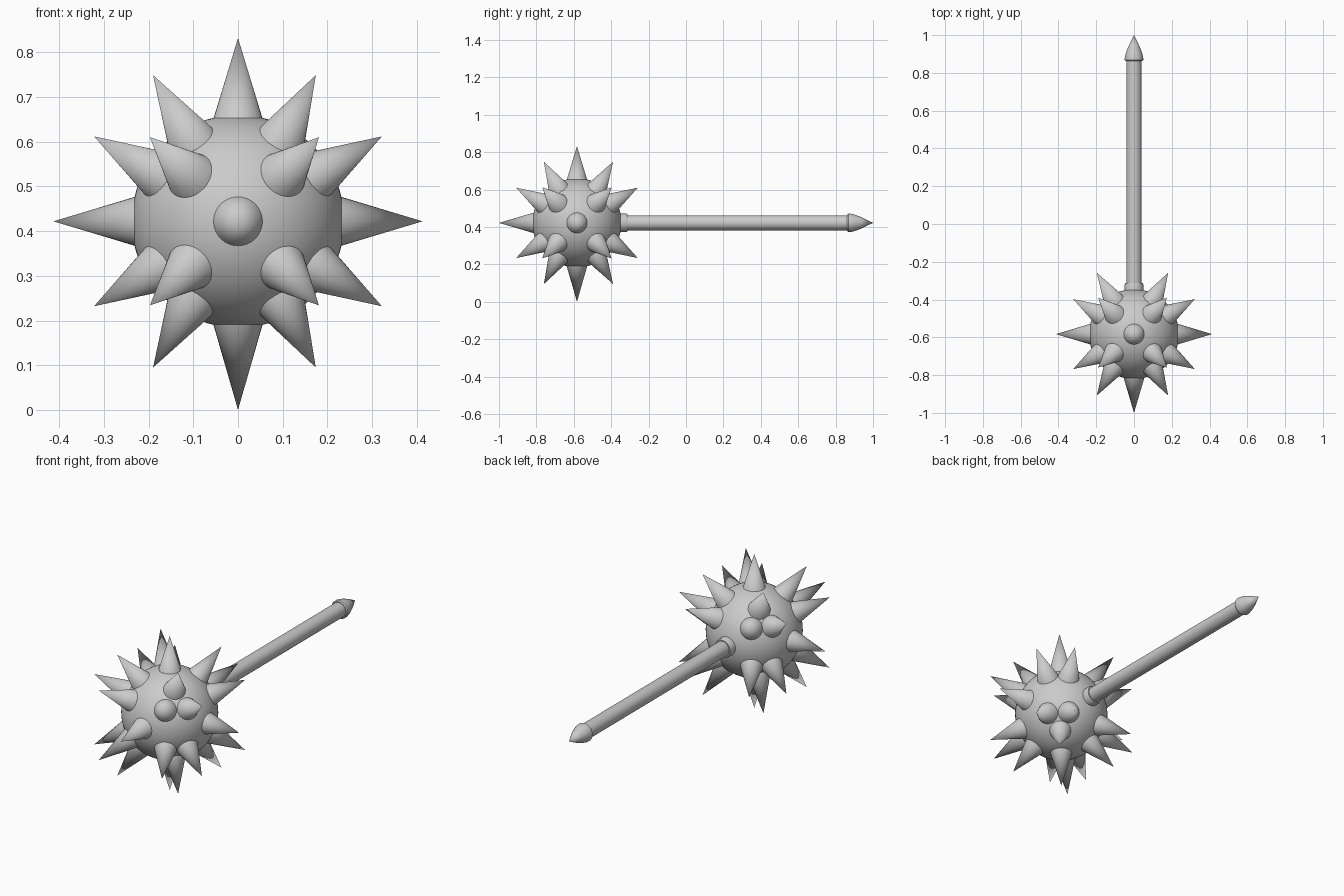
import bpy, bmesh, math
from mathutils import Vector, Matrix
from itertools import product

if "Cube" in bpy.data.objects:
    bpy.data.objects.remove(bpy.data.objects["Cube"])

CENTRE = Vector((0, -0.583, 0.422))
BALL_R = 0.238


def finish(bm, name):
    bmesh.ops.recalc_face_normals(bm, faces=bm.faces)
    mesh = bpy.data.meshes.new(name)
    bm.to_mesh(mesh)
    bm.free()
    ob = bpy.data.objects.new(name, mesh)
    bpy.context.collection.objects.link(ob)
    bpy.ops.object.select_all(action='DESELECT')
    ob.select_set(True)
    bpy.context.view_layer.objects.active = ob
    bpy.ops.object.shade_smooth_by_angle(angle=math.radians(35))
    return ob


def add_spike(bm, tip):
    """Cone rooted just inside the ball, pointing to tip (relative to ball centre)."""
    tip = Vector(tip)
    root = 0.2
    depth = tip.length - root
    axis = tip.normalized()
    rot = axis.to_track_quat('Z', 'Y').to_matrix().to_4x4()
    place = Matrix.Translation(CENTRE + axis * (root + depth / 2)) @ rot
    bmesh.ops.create_cone(bm, cap_ends=True, segments=32, radius1=0.064,
                          radius2=0, depth=depth, matrix=place)


def lathe_y(name, profile, segments=32):
    """Turn (radius, y) points around the handle axis."""
    bm = bmesh.new()
    verts = [bm.verts.new((r, y, CENTRE.z)) for r, y in profile]
    for a, b in zip(verts, verts[1:]):
        bm.edges.new((a, b))
    bmesh.ops.spin(bm, geom=bm.verts[:] + bm.edges[:], cent=(0, 0, CENTRE.z),
                   axis=(0, 1, 0), angle=math.tau, steps=segments)
    bmesh.ops.remove_doubles(bm, verts=bm.verts, dist=1e-5)
    return finish(bm, name)


# Ball head
bm = bmesh.new()
bmesh.ops.create_uvsphere(bm, u_segments=64, v_segments=32, radius=BALL_R,
                          matrix=Matrix.Translation(CENTRE))
finish(bm, "ball_head")

# Spikes: five along the axes, three in every octant
bm = bmesh.new()
for tip in ((0.413, 0, 0), (-0.413, 0, 0), (0, -0.417, 0), (0, 0, 0.41), (0, 0, -0.422)):
    add_spike(bm, tip)
for sx, sy, sz in product((-1, 1), repeat=3):
    add_spike(bm, (0.322 * sx, 0.185 * sy, 0.19 * sz))
    add_spike(bm, (0.189 * sx - 0.008, 0.325 * sy, 0.188 * sz))
    add_spike(bm, (0.182 * sx - 0.008, 0.185 * sy + 0.008, 0.327 * sz))
finish(bm, "spikes")

# Handle shaft
lathe_y("shaft", [(0, -0.4), (0.04, -0.4), (0.04, 0.88), (0, 0.88)])

# Collar where the shaft meets the ball
lathe_y("collar", [(0, -0.37), (0.05, -0.37), (0.05, -0.322), (0.046, -0.312), (0, -0.312)])

# Pointed pommel
lathe_y("pommel", [(0, 0.862), (0.044, 0.862), (0.049, 0.868), (0.049, 0.88),
                   (0.043, 0.905), (0.031, 0.937), (0, 1.0)])
